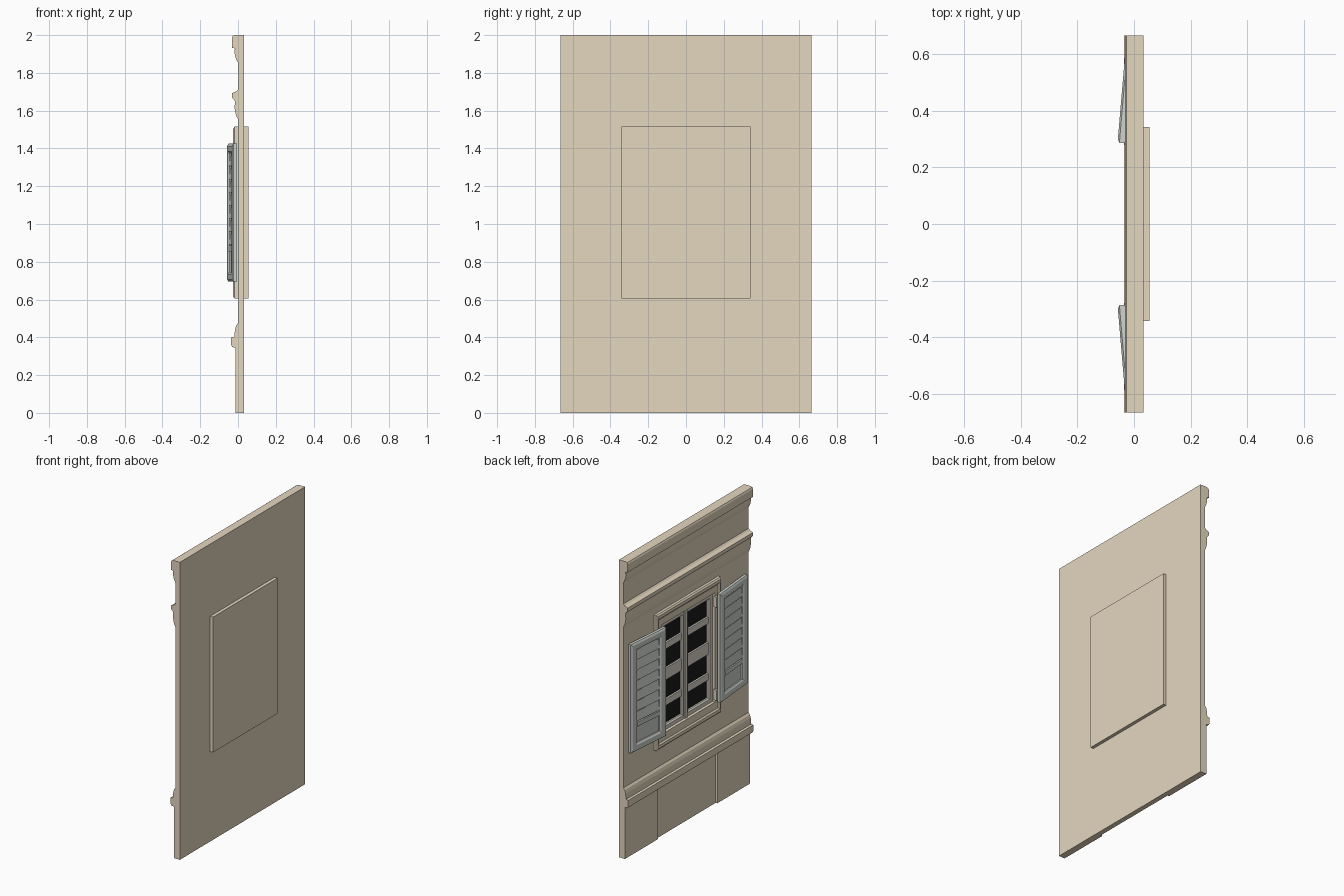
import bpy, bmesh, math
from mathutils import Matrix, Vector

if "Cube" in bpy.data.objects:
    bpy.data.objects.remove(bpy.data.objects["Cube"])


def material(name, rgb):
    m = bpy.data.materials.new(name)
    m.diffuse_color = (*rgb, 1)
    m.use_nodes = True
    m.node_tree.nodes["Principled BSDF"].inputs["Base Color"].default_value = m.diffuse_color
    return m


STONE = material("stone", (0.78, 0.68, 0.52))
SASH = material("sash_paint", (0.72, 0.68, 0.60))
SHUTTER = material("shutter_paint", (0.62, 0.66, 0.62))
GLASS = material("dark_glass", (0.01, 0.01, 0.01))


def make(name, bm, mat, mirror=False):
    bmesh.ops.recalc_face_normals(bm, faces=bm.faces)
    me = bpy.data.meshes.new(name)
    bm.to_mesh(me)
    bm.free()
    me.materials.append(mat)
    ob = bpy.data.objects.new(name, me)
    bpy.context.collection.objects.link(ob)
    if mirror:
        mod = ob.modifiers.new("mirror_y", 'MIRROR')
        mod.use_axis = (False, True, False)
    return ob


def box(bm, x0, x1, y0, y1, z0, z1, tilt=0):
    c = Vector(((x0 + x1) / 2, (y0 + y1) / 2, (z0 + z1) / 2))
    m = (Matrix.Translation(c) @ Matrix.Rotation(tilt, 4, 'Y')
         @ Matrix.Diagonal((x1 - x0, y1 - y0, z1 - z0, 1)))
    bmesh.ops.create_cube(bm, size=1, matrix=m)


def frame(bm, y0, y1, z0, z1, profile):
    """Mitred rectangular frame; profile = closed list of (inset_y, inset_z, x)."""
    rings = [[bm.verts.new((x, y, z)) for y, z in
              ((y0 + a, z0 + b), (y1 - a, z0 + b), (y1 - a, z1 - b), (y0 + a, z1 - b))]
             for a, b, x in profile]
    for i, r in enumerate(rings):
        s = rings[(i + 1) % len(rings)]
        for k in range(4):
            j = (k + 1) % 4
            bm.faces.new((r[k], r[j], s[j], s[k]))


# wall with cornice, string course and dado moulding, extruded along y
profile = [(0.033, 0), (0.033, 2), (-0.018, 2), (-0.027, 1.996), (-0.032, 1.985),
           (-0.032, 1.932), (-0.017, 1.930), (-0.018, 1.905), (-0.014, 1.885),
           (-0.008, 1.868), (0, 1.855),
           (0, 1.712), (-0.010, 1.702), (-0.032, 1.692), (-0.032, 1.668),
           (-0.020, 1.657), (-0.016, 1.650), (-0.018, 1.615), (-0.014, 1.59),
           (-0.008, 1.57), (0, 1.555),
           (0, 0.475), (-0.010, 0.462), (-0.016, 0.44), (-0.019, 0.41),
           (-0.020, 0.402), (-0.036, 0.40), (-0.036, 0.36), (-0.030, 0.348),
           (-0.012, 0.346), (0, 0.346), (0, 0)]
bm = bmesh.new()
f = bm.faces.new([bm.verts.new((x, -0.665, z)) for x, z in profile])
g = bmesh.ops.extrude_face_region(bm, geom=[f])
bmesh.ops.translate(bm, vec=(0, 1.33, 0),
                    verts=[v for v in g["geom"] if isinstance(v, bmesh.types.BMVert)])
wall = make("wall", bm, STONE)

# window opening cut
bm = bmesh.new()
box(bm, -0.1, 0.03, -0.285, 0.285, 0.692, 1.42)
cutter = make("opening_cutter", bm, STONE)
mod = wall.modifiers.new("opening", 'BOOLEAN')
mod.operation = 'DIFFERENCE'
mod.solver = 'EXACT'
mod.object = cutter
bpy.context.view_layer.objects.active = wall
bpy.ops.object.modifier_apply(modifier=mod.name)
bpy.data.objects.remove(cutter)

# raised plinth blocks at both ends of the base
bm = bmesh.new()
box(bm, -0.012, 0.001, 0.315, 0.665, 0, 0.347)
make("plinth_blocks", bm, STONE, mirror=True)

# box behind the window
bm = bmesh.new()
box(bm, 0.032, 0.055, -0.342, 0.342, 0.605, 1.515)
make("window_back", bm, STONE)

# moulded casing around the opening
bm = bmesh.new()
frame(bm, -0.342, 0.342, 0.605, 1.515,
      [(0, 0, 0.002), (0, 0, -0.018), (0.008, 0.010, -0.026), (0.020, 0.030, -0.026),
       (0.026, 0.040, -0.018), (0.057, 0.087, -0.016), (0.057, 0.087, 0.002)])
make("window_casing", bm, STONE)

# sashes with glazing bars
bm = bmesh.new()
for y0, y1 in ((-0.285, 0.0), (0.0, 0.285)):
    frame(bm, y0, y1, 0.692, 1.42,
          [(0, 0, 0.028), (0, 0, 0.004), (0.025, 0.025, 0.004),
           (0.034, 0.034, 0.012), (0.034, 0.034, 0.028)])
    for z, h in ((1.25, 0.022), (1.06, 0.04), (0.87, 0.022)):
        box(bm, 0.010, 0.027, y0 + 0.03, y1 - 0.03, z - h, z + h)
box(bm, -0.002, 0.02, -0.014, 0.014, 0.692, 1.42)
make("sashes", bm, SASH)

bm = bmesh.new()
box(bm, 0.022, 0.029, -0.28, 0.28, 0.70, 1.41)
make("panes", bm, GLASS)

# hinge blocks
bm = bmesh.new()
for z in (0.745, 1.37):
    box(bm, -0.034, -0.01, 0.278, 0.296, z - 0.035, z + 0.035)
make("hinges", bm, STONE, mirror=True)

# louvred shutter, swung open almost flat to the wall, mirrored
place = Matrix.Translation((-0.0455, 0.286, 0)) @ Matrix.Rotation(math.radians(-4.85), 4, 'Z')
W, Z0, Z1 = 0.335, 0.695, 1.425
bm = bmesh.new()
frame(bm, 0, W, Z0, Z1,
      [(0, 0, 0.0125), (0, 0, -0.006), (0.012, 0.012, -0.0125), (0.050, 0.040, -0.0125),
       (0.062, 0.052, -0.005), (0.062, 0.052, 0.0125)])
box(bm, -0.009, 0.011, 0.06, W - 0.06, 0.855, 0.885)
box(bm, 0.003, 0.008, 0.06, W - 0.06, Z0 + 0.05, Z1 - 0.05)
bmesh.ops.transform(bm, matrix=place, verts=bm.verts)
make("shutters", bm, SHUTTER, mirror=True)

bm = bmesh.new()
for i in range(7):
    z = 0.921 + i * 0.069
    box(bm, -0.003, 0.002, 0.06, W - 0.06, z - 0.03, z + 0.03, math.radians(9))
bmesh.ops.transform(bm, matrix=place, verts=bm.verts)
make("shutter_louvres", bm, SHUTTER, mirror=True)
